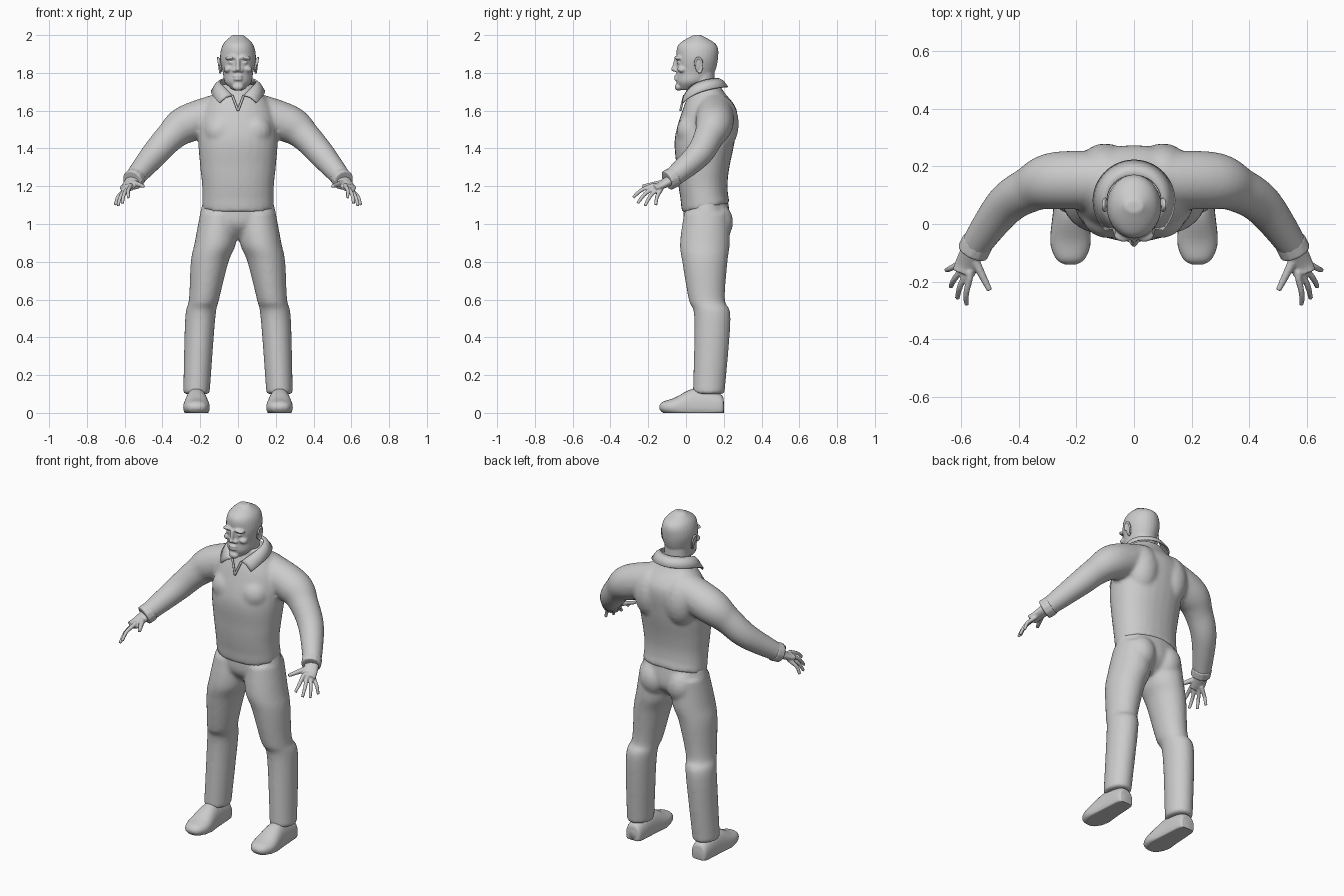
import bpy, bmesh, math
from mathutils import Vector, Matrix

if "Cube" in bpy.data.objects:
    bpy.data.objects.remove(bpy.data.objects["Cube"])

GREY = (0.6, 0.6, 0.6, 1)
plain_grey = bpy.data.materials.new("plain_grey")
plain_grey.use_nodes = True
plain_grey.diffuse_color = GREY
plain_grey.node_tree.nodes["Principled BSDF"].inputs["Base Color"].default_value = GREY

UP = Vector((0, 0, 1))
FORWARD = Vector((0, -1, 0))
SIDES = (1, -1)


def spline(rows, steps=6):
    """Smooth rows of numbers with a Catmull-Rom curve."""
    rows = [Vector(row) for row in rows]
    padded = [rows[0]] + rows + [rows[-1]]
    smooth = []
    for before, start, end, after in zip(padded, padded[1:], padded[2:], padded[3:]):
        leave, arrive = (end - before) / 2, (after - start) / 2
        for step in range(steps):
            t = step / steps
            ease = t * t * (3 - 2 * t)
            smooth.append(start.lerp(end, ease) + leave * t * (1 - t) ** 2
                          - arrive * t * t * (1 - t))
    return smooth + [rows[-1]]


def loft(bm, rows, axis=None, side=1, depth=1.0, power=1.0, sides=28):
    """Closed tube through rows of x, y, z, half width and, if not round, half depth."""
    rows = spline([row if len(row) > 4 else (*row, row[-1] * depth) for row in rows])
    mids = [Vector(row[:3]) for row in rows]
    rings = []
    for i, (mid, row) in enumerate(zip(mids, rows)):
        ahead, behind = mids[min(i + 1, len(mids) - 1)], mids[max(i - 1, 0)]
        along = axis or (ahead - behind).normalized()
        across = Vector((1, 0, 0)) if axis else UP.cross(along).normalized()
        outward = along.cross(across)
        ring = []
        for k in range(sides):
            angle = math.tau * k / sides
            c, s = [math.copysign(abs(f) ** power, f) for f in (math.cos(angle), math.sin(angle))]
            point = mid + across * c * row[3] + outward * s * row[4]
            ring.append(bm.verts.new((point.x * side, point.y, point.z)))
        rings.append(ring)
    for lower, upper in zip(rings, rings[1:]):
        for k in range(sides):
            bm.faces.new((lower[k], lower[k - 1], upper[k - 1], upper[k]))
    bm.faces.new(rings[0])
    bm.faces.new(rings[-1])


def stack(bm, rows, power=1.0):
    """Upright loft on the centre line from z, front, back, half width."""
    loft(bm, [(0, (front + back) / 2, z, width, (back - front) / 2)
              for z, front, back, width in rows], axis=UP, power=power)


def blob(bm, place, size, side=1, tilt=0):
    x, y, z = place
    matrix = (Matrix.Translation((x * side, y, z)) @ Matrix.Rotation(tilt * side, 4, "Y")
              @ Matrix.Diagonal((*size, 1)))
    bmesh.ops.create_uvsphere(bm, u_segments=20, v_segments=12, radius=1, matrix=matrix)


def tube(bm, points, radius, side=1, taper=1.0):
    last = len(points) - 1
    loft(bm, [(*point, radius * (1 + (taper - 1) * i / last)) for i, point in enumerate(points)],
         side=side, sides=12)


def finish(bm, name, voxel=0, soften=0):
    """Make the object; a voxel size fuses its pieces into one skin."""
    bmesh.ops.recalc_face_normals(bm, faces=bm.faces)
    for face in bm.faces:
        face.smooth = True
    mesh = bpy.data.meshes.new(name)
    bm.to_mesh(mesh)
    bm.free()
    mesh.materials.append(plain_grey)
    part = bpy.data.objects.new(name, mesh)
    bpy.context.collection.objects.link(part)
    if voxel:
        fuse = part.modifiers.new("fuse", "REMESH")
        fuse.mode, fuse.voxel_size, fuse.use_smooth_shade = "VOXEL", voxel, True
        relax = part.modifiers.new("soften", "SMOOTH")
        relax.factor, relax.iterations = 0.5, soften
    return part


# Shirt: trunk with a slanted hem, shoulder blades, chest and sleeves
bm = bmesh.new()
stack(bm, [(1.08, -.02, .23, .19), (1.2, -.04, .22, .19), (1.3, -.05, .23, .2),
           (1.45, -.06, .26, .21), (1.6, -.02, .27, .19), (1.7, .02, .2, .12),
           (1.74, .02, .18, .09)], power=.9)
for vert in bm.verts:
    if vert.co.z < 1.13:
        vert.co.z += (vert.co.y - .08) * .2
for side in SIDES:
    blob(bm, (.1, .18, 1.53), (.1, .1, .15), side)
    blob(bm, (.09, .03, 1.49), (.09, .08, .09), side)
    loft(bm, [(.07, .15, 1.6, .1), (.27, .15, 1.53, .1), (.36, .12, 1.46, .08),
              (.45, .06, 1.36, .07), (.56, -.09, 1.23, .05)], side=side)
finish(bm, "shirt", .011, 6)

# Cuffs: slim bands at the wrists
bm = bmesh.new()
for side in SIDES:
    tube(bm, [(.54, -.06, 1.25), (.56, -.1, 1.23)], .056, side)
finish(bm, "cuffs", .006, 3)

# Collar: a folded strip swept around the neck to two points in front
bm = bmesh.new()
for side in SIDES:
    columns = []
    for step in range(21):
        t = step / 20
        inner, outer = math.pi * .9 * t, math.pi * .75 * t
        top = Vector((.095 * math.sin(inner), .08 + .09 * math.cos(inner), 1.77 - .09 * t**3))
        low = Vector((.14 * math.sin(outer), .08 + .14 * math.cos(outer), 1.725 - .085 * t**3))
        fold = top.lerp(low, .5) + UP * .01
        columns.append([bm.verts.new((p.x * side, p.y, p.z)) for p in (top, fold, low)])
    for a, b in zip(columns, columns[1:]):
        for k in range(2):
            bm.faces.new((a[k], b[k], b[k + 1], a[k + 1]))
bmesh.ops.remove_doubles(bm, verts=bm.verts, dist=.0005)
cloth = finish(bm, "collar").modifiers.new("cloth", "SOLIDIFY")
cloth.thickness, cloth.offset = .008, 0

# Neck opening: two thin edges meeting in a V
bm = bmesh.new()
for side in SIDES:
    tube(bm, [(.03, -.01, 1.68), (0, -.03, 1.6)], .006, side)
finish(bm, "neck_opening")

# Trousers: hips, seat and legs
bm = bmesh.new()
stack(bm, [(1.14, -.01, .22, .18), (1, -.01, .23, .2), (.92, .06, .16, .08)])
for side in SIDES:
    blob(bm, (.09, .15, 1.01), (.09, .1, .11), side)
    loft(bm, [(.1, .11, 1.06, .1), (.12, .1, .9, .11), (.15, .1, .8, .1), (.18, .11, .6, .08),
              (.2, .14, .5, .08), (.22, .12, .1, .07)], axis=-UP, side=side, depth=1.2)
finish(bm, "trousers", .011, 5)

# Shoes: heel to toe by half width and height, with flat soles
bm = bmesh.new()
for side in SIDES:
    loft(bm, [(.22, y, .03, width, height - .03) for y, width, height in (
        (.2, .03, .06), (.18, .05, .1), (.05, .06, .13), (-.06, .07, .08),
        (-.12, .05, .06), (-.14, .02, .04))], axis=FORWARD, side=side, power=.9)
for vert in bm.verts:
    vert.co.z = max(vert.co.z, 0)
finish(bm, "shoes")

# Head: neck, skull and facial features
bm = bmesh.new()
stack(bm, [(1.6, .03, .16, .07), (1.8, .02, .15, .07)])
stack(bm, [(1.71, -.03, .03, .03), (1.75, -.05, .11, .07), (1.8, -.05, .15, .08),
           (1.88, -.05, .17, .095), (1.95, -.04, .16, .08), (2, .04, .08, .03)])
blob(bm, (0, -.04, 1.725), (.03, .02, .02))
blob(bm, (0, -.06, 1.82), (.014, .02, .014))
tube(bm, [(0, -.05, 1.88), (0, -.065, 1.82)], .011)
for lip_height in (1.766, 1.782):
    blob(bm, (0, -.05, lip_height), (.025, .013, .008))
for side in SIDES:
    nostril = blob(bm, (.018, -.05, 1.813), (.011, .014, .01), side)
    brow = blob(bm, (.036, -.04, 1.88), (.034, .022, .011), side, tilt=.1)
    eye = blob(bm, (.036, -.035, 1.855), (.016, .015, .009), side)
    cheek = blob(bm, (.05, -.02, 1.82), (.026, .026, .018), side, tilt=.3)
finish(bm, "head", .0055, 3)

# Ears: a thin shell with a raised rim
bm = bmesh.new()
for side in SIDES:
    blob(bm, (.094, .065, 1.84), (.008, .018, .038), side, tilt=.15)
    angles = [math.pi * step / 6 for step in range(10)]
    tube(bm, [(.1 + .006 * math.sin(a), .066 - .02 * math.cos(a), 1.84 + .04 * math.sin(a))
              for a in angles], .006, side)
finish(bm, "ears", .0035, 2)

# Hands: palm, thumb and a fan of four fingers
index_base, little_base = Vector((.57, -.19, 1.2)), Vector((.61, -.14, 1.17))
index_tip, little_tip = Vector((.58, -.28, 1.14)), Vector((.65, -.16, 1.1))
palm = Vector((.57, -.12, 1.21))
longer, bend = Vector((.01, -.02, -.02)), Vector((.006, -.004, .007))
bm = bmesh.new()
for side in SIDES:
    loft(bm, [(.55, -.07, 1.24, .04, .03), (.58, -.14, 1.2, .04, .02),
              (.59, -.17, 1.19, .04, .02)], side=side)
    for finger in range(4):
        t = finger / 3
        base = index_base.lerp(little_base, t)
        tip = index_tip.lerp(little_tip, t) + longer * math.sin(math.pi * t)
        tube(bm, [base.lerp(palm, .4), base, base.lerp(tip, .5) + bend, tip], .0135, side, taper=.65)
    tube(bm, [(.56, -.11, 1.22), (.53, -.17, 1.21), (.5, -.23, 1.2)], .018, side, taper=.55)
finish(bm, "hands", .005, 2)
